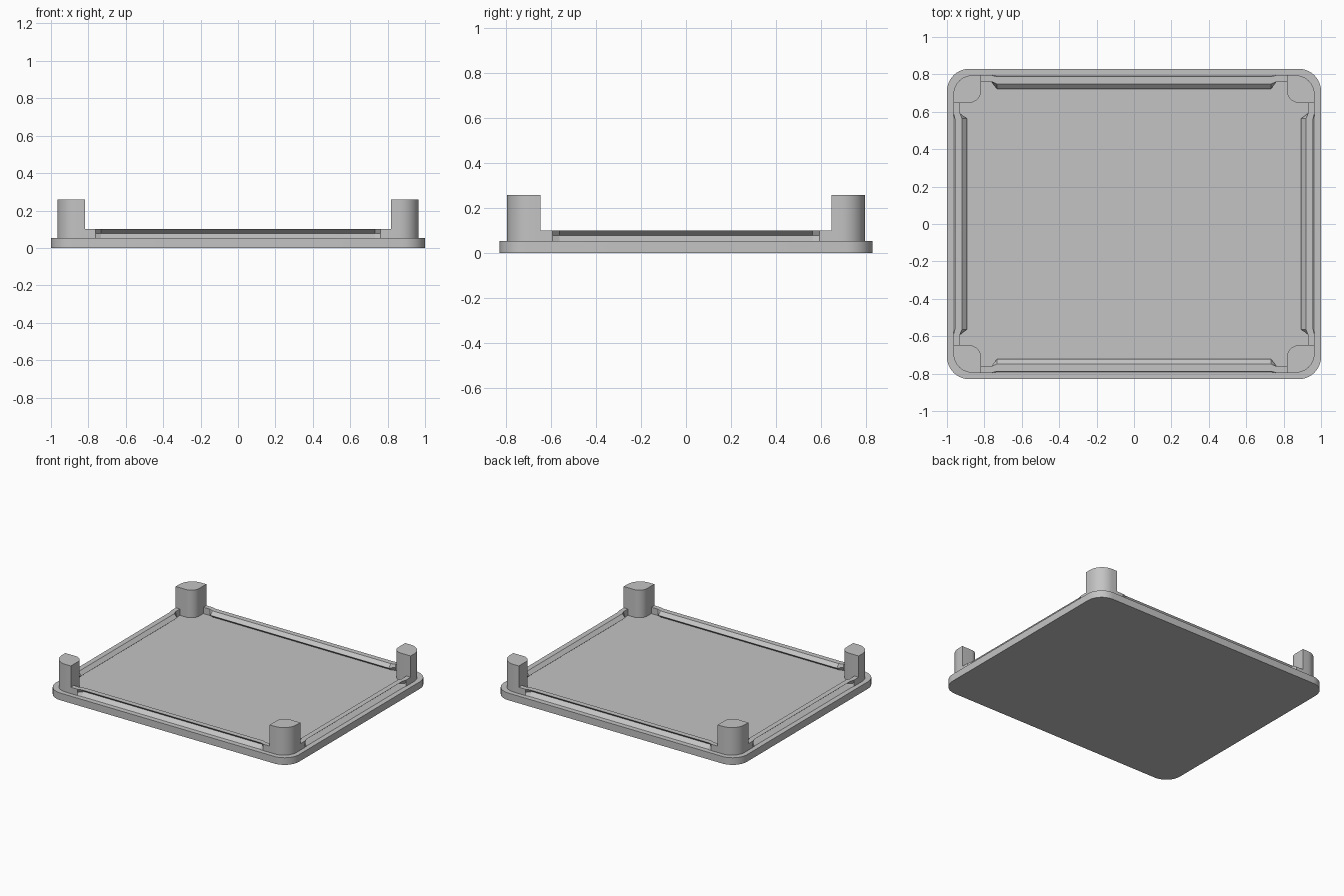
import bpy, bmesh
from math import sin, cos, pi, radians
from mathutils import Matrix

cube = bpy.data.objects.get("Cube")
if cube:
    bpy.data.objects.remove(cube, do_unlink=True)

grey = bpy.data.materials.new("light grey")
grey.use_nodes = True
grey.diffuse_color = (0.55, 0.55, 0.55, 1)
grey.node_tree.nodes["Principled BSDF"].inputs["Base Color"].default_value = grey.diffuse_color

BASE_TOP, RAIL_TOP, POST_TOP = 0.053, 0.10, 0.258
HALF_X, HALF_Y, MARGIN, POST = 1.0, 0.83, 0.034, 0.148


def finish(name, bm):
    bmesh.ops.recalc_face_normals(bm, faces=bm.faces)
    for f in bm.faces:
        f.smooth = True
    mesh = bpy.data.meshes.new(name)
    bm.to_mesh(mesh)
    bm.free()
    mesh.set_sharp_from_angle(angle=radians(25))
    mesh.materials.append(grey)
    ob = bpy.data.objects.new(name, mesh)
    bpy.context.collection.objects.link(ob)
    return ob


def rounded_prism(name, centre, half, radii, z0, z1, steps=10):
    """Upright block; radii run anticlockwise from the (+x, +y) corner."""
    bm = bmesh.new()
    ring = []
    for k, (sx, sy) in enumerate([(1, 1), (-1, 1), (-1, -1), (1, -1)]):
        r = radii[k]
        cx = centre[0] + sx * (half[0] - r)
        cy = centre[1] + sy * (half[1] - r)
        for i in range(steps + 1 if r else 1):
            a = (k + i / steps) * pi / 2
            ring.append(bm.verts.new((cx + r * cos(a), cy + r * sin(a), z0)))
    face = bm.faces.new(ring)
    top = bmesh.ops.extrude_face_region(bm, geom=[face])
    verts = [v for v in top["geom"] if isinstance(v, bmesh.types.BMVert)]
    bmesh.ops.translate(bm, vec=(0, 0, z1 - z0), verts=verts)
    return finish(name, bm)


def snap_rail(name, half_len, outer, angle):
    """Rail with square ends and a creased middle: groove outside, ridge inside."""
    mid = (BASE_TOP + RAIL_TOP) / 2
    heights = [RAIL_TOP, mid, BASE_TOP, BASE_TOP, mid, RAIL_TOP]
    square = [0, 0, 0, 0.035, 0.035, 0.035]
    creased = [0.008, 0.036, 0.004, 0.045, 0.073, 0.047]
    end, start, full = half_len + 0.02, half_len - 0.055, half_len - 0.085
    stations = [(-end, square), (-start, square), (-full, creased),
                (full, creased), (start, square), (end, square)]
    bm = bmesh.new()
    rings = [[bm.verts.new((x, outer - d, z)) for d, z in zip(sec, heights)]
             for x, sec in stations]
    for a, b in zip(rings, rings[1:]):
        for i in range(6):
            j = (i + 1) % 6
            bm.faces.new((a[i], a[j], b[j], b[i]))
    bm.faces.new(rings[0])
    bm.faces.new(rings[-1])
    bm.transform(Matrix.Rotation(angle, 4, "Z"))
    return finish(name, bm)


# Base plate
rounded_prism("base_plate", (0, 0), (HALF_X, HALF_Y), [0.12] * 4, 0, BASE_TOP)

# Corner posts: wide curve on the outer corner, tighter one facing inward
out_x, out_y = HALF_X - MARGIN, HALF_Y - MARGIN
corners = [("back_left", 1, 1), ("back_right", -1, 1),
           ("front_right", -1, -1), ("front_left", 1, -1)]
for k, (label, sx, sy) in enumerate(corners):
    radii = [0] * 4
    radii[k], radii[(k + 2) % 4] = 0.105, 0.065
    centre = (sx * (out_x - POST / 2), sy * (out_y - POST / 2))
    rounded_prism(label + "_post", centre, (POST / 2, POST / 2), radii, BASE_TOP, POST_TOP)

# Rails between the posts
for i, label in enumerate(["back", "right", "front", "left"]):
    length, outer = (out_x, out_y) if i % 2 == 0 else (out_y, out_x)
    snap_rail(label + "_rail", length - POST, outer, i * pi / 2)
